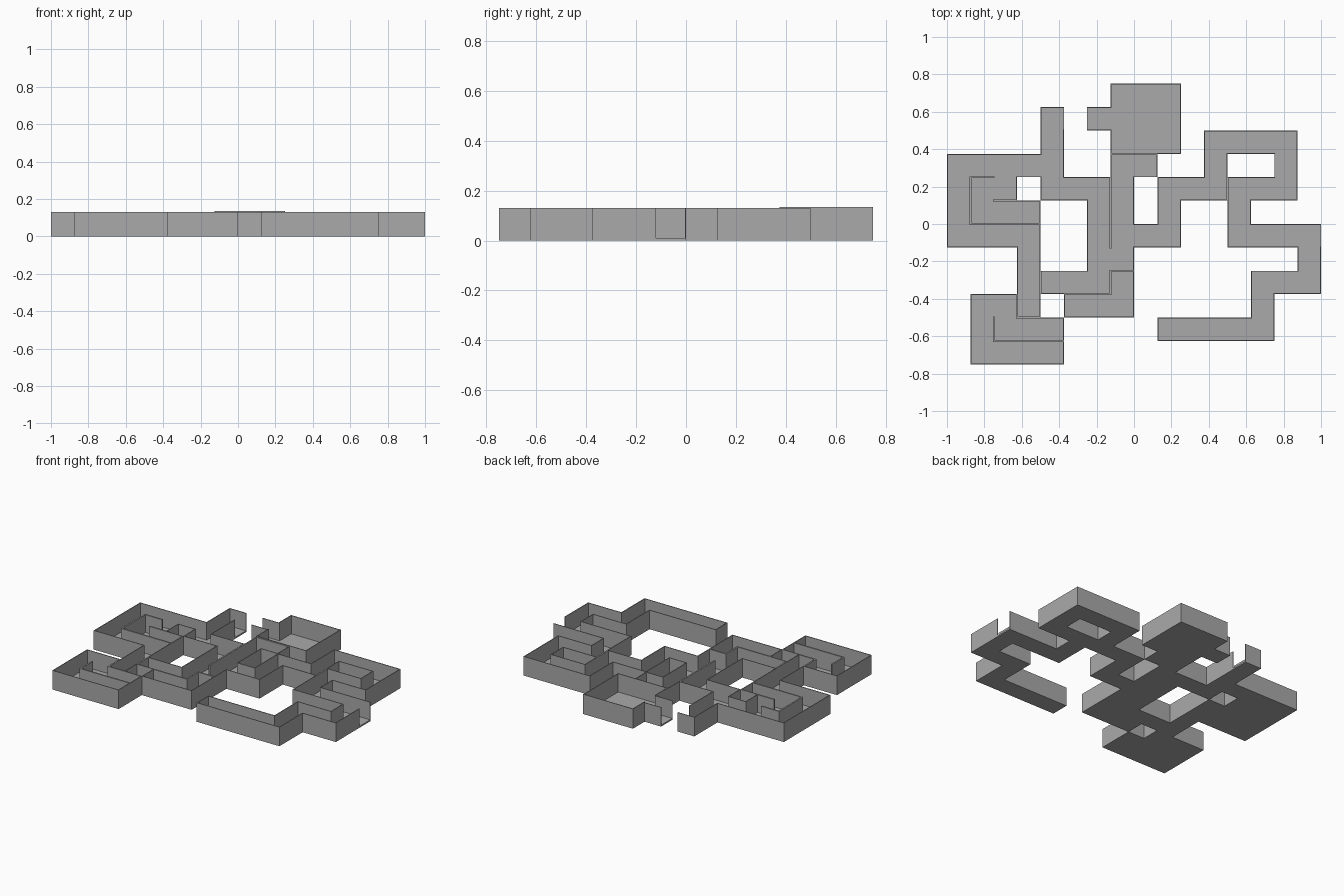
import bpy
import bmesh

if "Cube" in bpy.data.objects:
    bpy.data.objects.remove(bpy.data.objects["Cube"])

P, T = 0.125, 0.005            # cell pitch, wall thickness per cell
FLOOR, WALL, ROOM_WALL = 0.01, 0.13, 0.135

# Corridor floor runs: (first column, last column, first row, last row)
CORRIDORS = [
    (4, 4, 7, 10), (0, 3, 8, 8), (0, 0, 5, 7), (1, 2, 7, 7), (1, 3, 5, 6),
    (3, 3, 2, 4), (1, 2, 2, 2), (1, 4, 0, 1),                  # left side
    (5, 6, 7, 7), (6, 6, 3, 6), (4, 5, 3, 3), (7, 7, 2, 8), (5, 6, 2, 2),
    (8, 8, 8, 8), (8, 9, 5, 5), (9, 9, 6, 7), (6, 6, 10, 10),  # middle
    (10, 14, 7, 7), (11, 11, 8, 9), (12, 14, 9, 9), (14, 14, 8, 8),
    (12, 12, 5, 6), (13, 15, 5, 5), (15, 15, 3, 4), (13, 14, 3, 3),
    (13, 13, 1, 2), (9, 12, 1, 1),                             # right side
]
ROOM = [(7, 9, 9, 11)]

# Inner walls: on the east side / north side of the listed cells
EAST_WALLS = {(0, 6), (0, 7), (3, 3), (2, 2), (1, 1), (6, 5), (6, 6), (6, 7),
              (6, 3), (11, 7)}
NORTH_WALLS = {(1, 7), (2, 6), (1, 5), (2, 5), (3, 5), (3, 1), (2, 0), (3, 0),
               (4, 0), (7, 3), (5, 2), (6, 2), (7, 8), (8, 8)}
# Outer sides left open
OPENINGS = {(15, 5, 1, 0), (4, 10, 1, 0), (6, 10, -1, 0)}


def expand(runs):
    return {(i, j) for a, b, c, d in runs
            for i in range(a, b + 1) for j in range(c, d + 1)}


corridor_cells, room_cells = expand(CORRIDORS), expand(ROOM)
cells = corridor_cells | room_cells


def walled(i, j, dx, dy):
    if (i, j, dx, dy) in OPENINGS:
        return False
    if (i + dx, j + dy) not in cells:
        return True
    if dx:
        return (min(i, i + dx), j) in EAST_WALLS
    return (i, min(j, j + dy)) in NORTH_WALLS


def is_wall(i, j, dx, dy):
    """Is the edge strip or corner post of a cell raised to a wall?"""
    if not dx and not dy:
        return False
    if dx and walled(i, j, dx, 0) or dy and walled(i, j, 0, dy):
        return True
    if dx and dy:   # post where neighbouring walls turn a corner
        a, b = (i + dx, j), (i, j + dy)
        return (a in cells and walled(*a, 0, dy)) or (b in cells and walled(*b, dx, 0))
    return False


# Height of every strip: each cell is split into 3 x 3
height = {}
for (i, j) in cells:
    top = ROOM_WALL if (i, j) in room_cells else WALL
    for dx in (-1, 0, 1):
        for dy in (-1, 0, 1):
            height[3 * i + dx + 1, 3 * j + dy + 1] = top if is_wall(i, j, dx, dy) else FLOOR


def line(k, centre):
    return (k // 3 - centre) * P + (0, T, P - T)[k % 3]


def build(name, part, mat):
    bm = bmesh.new()

    def quad(*pts):
        bm.faces.new([bm.verts.new(p) for p in pts])

    for (u, v), h in height.items():
        if (u // 3, v // 3) not in part:
            continue
        x0, x1, y0, y1 = line(u, 8), line(u + 1, 8), line(v, 6), line(v + 1, 6)
        quad((x0, y0, h), (x1, y0, h), (x1, y1, h), (x0, y1, h))
        quad((x0, y1, 0), (x1, y1, 0), (x1, y0, 0), (x0, y0, 0))
        for du, dv, a, b in ((1, 0, (x1, y0), (x1, y1)), (-1, 0, (x0, y1), (x0, y0)),
                             (0, 1, (x1, y1), (x0, y1)), (0, -1, (x0, y0), (x1, y0))):
            low = height.get((u + du, v + dv), 0)
            if low < h:
                quad((*a, low), (*b, low), (*b, h), (*a, h))
    bmesh.ops.remove_doubles(bm, verts=bm.verts, dist=1e-5)
    bmesh.ops.dissolve_limit(bm, angle_limit=0.01, verts=bm.verts, edges=bm.edges)
    bmesh.ops.triangulate(bm, faces=[f for f in bm.faces if len(f.verts) > 4])
    me = bpy.data.meshes.new(name)
    bm.to_mesh(me)
    bm.free()
    me.materials.append(mat)
    bpy.context.collection.objects.link(bpy.data.objects.new(name, me))


grey = bpy.data.materials.new("stone_grey")
grey.diffuse_color = (0.4, 0.4, 0.4, 1)
grey.use_nodes = True
grey.node_tree.nodes["Principled BSDF"].inputs["Base Color"].default_value = grey.diffuse_color

build("corridors", corridor_cells, grey)
build("square_room", room_cells, grey)
